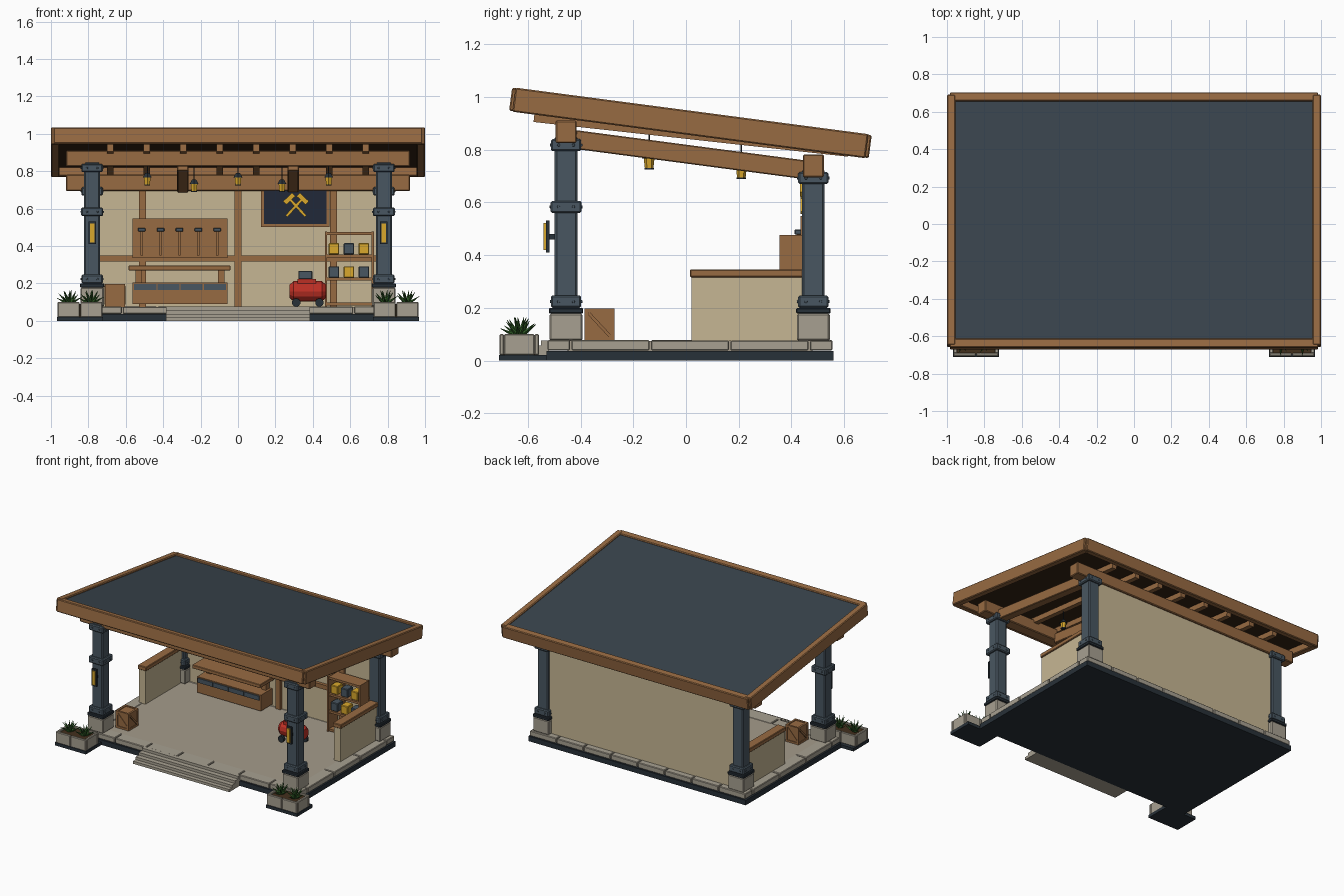
import bpy, bmesh, math, random
from mathutils import Matrix, Vector

if "Cube" in bpy.data.objects:
    bpy.data.objects.remove(bpy.data.objects["Cube"])

random.seed(4)
PALETTE = {
    "wood": "966A44", "wood_dark": "3A291C", "iron": "4A5761", "iron_dark": "2C343B",
    "slate": "3C464E", "stone": "A69F90", "floor": "A39A8A", "cream": "C5B592",
    "gold": "D9A730", "red": "BB3329", "green": "35602C", "soil": "443322", "navy": "262D3B",
}
mats = {}
for key, h in PALETTE.items():
    m = bpy.data.materials.new(key)
    m.diffuse_color = [(int(h[i:i + 2], 16) / 255) ** 2.2 for i in (0, 2, 4)] + [1]
    m.use_nodes = True
    m.node_tree.nodes["Principled BSDF"].inputs["Base Color"].default_value = m.diffuse_color
    mats[key] = m

parts = {}  # name -> (bmesh, material, bevel)


def bm_for(name, mat, bevel=0.0):
    if name not in parts:
        parts[name] = (bmesh.new(), mat, bevel)
    return parts[name][0]


def box(name, mat, x, y, z, bevel=0.0, xf=None):
    """Box between (min, max) pairs, optionally moved by a matrix."""
    size = [b - a for a, b in (x, y, z)]
    mid = [(a + b) / 2 for a, b in (x, y, z)]
    mtx = Matrix.Translation(mid) @ Matrix.Diagonal((*size, 1))
    bmesh.ops.create_cube(bm_for(name, mat, bevel), size=1, matrix=(xf or Matrix()) @ mtx)


def cbox(name, mat, cx, cy, w, z, bevel=0.0):
    """Square block of width w centred on a vertical axis."""
    box(name, mat, (cx - w / 2, cx + w / 2), (cy - w / 2, cy + w / 2), z, bevel)


def cone(name, mat, loc, r1, r2, depth, n=8, direction=(0, 0, 1)):
    rot = Vector((0, 0, 1)).rotation_difference(Vector(direction)).to_matrix().to_4x4()
    bmesh.ops.create_cone(bm_for(name, mat), cap_ends=True, segments=n, radius1=r1,
                          radius2=r2, depth=depth, matrix=Matrix.Translation(loc) @ rot)


def block_row(axis, a, b, across, n):
    """Row of stone kerb blocks along x or y."""
    step = (b - a) / n
    for i in range(n):
        span = (a + i * step + 0.003, a + (i + 1) * step - 0.003)
        xy = (span, across) if axis == "x" else (across, span)
        box("kerb_stones", "stone", *xy, (0.038, 0.077 + random.uniform(-.002, .001)), 0.004)


# Platform, kerb and steps
box("foundation", "iron_dark", (-0.87, 0.87), (-0.53, 0.56), (0, 0.036))
box("floor", "floor", (-0.79, 0.79), (-0.45, 0.48), (0.03, 0.074))
block_row("x", -0.865, 0.865, (-0.525, -0.44), 7)
block_row("x", -0.865, 0.865, (0.47, 0.555), 8)
for s in (-1, 1):
    across = (0.78, 0.865) if s > 0 else (-0.865, -0.78)
    block_row("y", -0.437, 0.467, across, 3)
for i, y in enumerate((-0.65, -0.62, -0.585, -0.55)):
    box("steps", "stone", (-0.385, 0.385), (y, -0.52), (0.019 * i, 0.019 * (i + 1)))

# Columns with stone feet, iron collars and rivets
def collar(cx, cy, w, z):
    cbox("column_collars", "iron", cx, cy, w, z, 0.006)
    zc = sum(z) / 2
    for k in (-0.028, 0.028):
        for s in (-1, 1):
            cone("rivets", "iron", (cx + k, cy + s * w / 2, zc), .007, .005, .008, 6, (0, s, 0.001))
            cone("rivets", "iron", (cx + s * w / 2, cy + k, zc), .007, .005, .008, 6, (s, 0, 0.001))


for sx in (-0.78, 0.78):
    for cy, top in ((-0.455, 0.84), (0.483, 0.715)):
        cbox("column_feet", "stone", sx, cy, 0.125, (0.075, 0.178), 0.006)
        cbox("column_plates", "iron_dark", sx, cy, 0.13, (0.178, 0.2), 0.004)
        cbox("column_shafts", "iron", sx, cy, 0.086, (0.19, top + 0.012), 0.008)
        collar(sx, cy, 0.115, (0.2, 0.247))
        collar(sx, cy, 0.115, (top - 0.045, top))
        if cy < 0:
            collar(sx, cy, 0.117, (0.56, 0.606))
    # Wall light on the front of each front column
    box("column_light_frame", "iron_dark", (sx - .02, sx + .02), (-.532, -.518), (.41, .532))
    box("column_light_glow", "gold", (sx - .012, sx + .012), (-.54, -.53), (.42, .522))
    box("column_light_bracket", "iron_dark", (sx - .01, sx + .01), (-.52, -.49), (.46, .48))

# Main beams
box("front_beam", "wood", (-0.92, 0.92), (-0.495, -0.415), (0.825, 0.91), 0.005)
box("back_beam", "wood", (-0.92, 0.92), (0.443, 0.523), (0.695, 0.782), 0.005)
slope = math.radians(-7.5)
for x in (-0.78, -0.295, 0.295, 0.78):
    xf = Matrix.Translation((x, 0.02, 0.78)) @ Matrix.Rotation(slope, 4, "X")
    box("sloped_beams", "wood", (-.03, .03), (-.445, .445), (-.035, .036), 0.004, xf)

# Roof: fascia frame, slate deck, dark lining, rafters
roof = Matrix.Translation((0, 0.0225, 0.945)) @ Matrix.Rotation(slope, 4, "X")
for s in (-1, 1):
    ya, yb = sorted((s * 0.688, s * 0.64))
    box("roof_fascia_ends", "wood", (-0.985, 0.985), (ya, yb), (-0.088, 0), 0.005, roof)
    xa, xb = sorted((s * 1.0, s * 0.955))
    box("roof_fascia_sides", "wood", (xa, xb), (-0.675, 0.675), (-0.09, 0.002), 0.005, roof)
box("roof_deck", "slate", (-0.96, 0.96), (-0.645, 0.645), (-0.028, -0.008), 0, roof)
box("roof_lining", "wood_dark", (-0.96, 0.96), (-0.645, 0.645), (-0.042, -0.028), 0, roof)
for i in range(8):
    x = (i - 3.5) * 0.195
    xf = Matrix.Translation((x, 0.02, 0.857)) @ Matrix.Rotation(math.radians(-6.3), 4, "X")
    box("rafters", "wood", (-.018, .018), (-.6, .6), (-.018, .02), 0, xf)

# Back wall with timber framing, low side walls with caps
box("back_wall", "cream", (-0.745, 0.745), (0.475, 0.51), (0.075, 0.72))
for x in (-0.51, 0, 0.51):
    box("wall_posts", "wood", (x - .019, x + .019), (.455, .48), (.075, .7))
box("wall_rail", "wood", (-0.74, 0.74), (0.452, 0.48), (0.318, 0.35))
for s in (-0.78, 0.78):
    box("side_walls", "cream", (s - .025, s + .025), (.02, .445), (.075, .316))
    box("side_wall_caps", "wood", (s - .034, s + .034), (.015, .445), (.316, .346), 0.004)

# Workbench and tool board
box("tool_board", "wood", (-0.565, -0.055), (0.435, 0.465), (0.335, 0.548))
for i in range(5):
    x = -0.515 + i * 0.101
    box("tool_handles", "wood", (x - .006, x + .006), (.42, .437), (.35, .485))
    box("tool_heads", "iron", (x - .02, x + .02), (.412, .437), (.478, .497), 0.003)
box("bench_top", "wood", (-0.585, -0.04), (0.31, 0.47), (0.27, 0.296), 0.003)
box("bench_cabinet", "wood", (-0.565, -0.055), (0.34, 0.47), (0.09, 0.205))
for i in range(4):
    x = -0.555 + i * 0.124
    box("bench_drawers", "iron", (x, x + .118), (.332, .345), (.166, .198))
for x in (-0.53, -0.09):
    box("bench_legs", "wood", (x - .018, x + .018), (.42, .46), (.2, .275))

# Hanging sign with crossed hammers
box("sign_frame", "wood", (0.122, 0.488), (0.452, 0.475), (0.503, 0.71))
box("sign_panel", "navy", (0.138, 0.472), (0.446, 0.46), (0.519, 0.7))
for s in (-1, 1):
    xf = Matrix.Translation((0.31, 0.44, 0.615)) @ Matrix.Rotation(s * math.radians(43), 4, "Y")
    box("crossed_hammers", "gold", (-.007, .007), (-.005, .007), (-.075, .06), 0, xf)
    box("crossed_hammers", "gold", (-.033, .033), (-.007, .007), (.04, .065), 0, xf)

# Storage rack with bins
for x in (0.465, 0.715):
    box("rack_sides", "wood", (x, x + .012), (.355, .46), (.078, .477))
for z in (0.09, 0.222, 0.345, 0.465):
    box("rack_shelves", "wood", (.47, .722), (.357, .46), (z - .007, z + .009))
for r, z in enumerate((0.236, 0.36)):
    for i in range(3):
        x = 0.513 + i * 0.08
        mat = "gold" if (r + i) % 2 else "iron"
        box("bins_" + mat, mat, (x - .028, x + .028), (.365, .43), (z - .005, z + .056), 0.004)

# Compressor on wheels
cx, cy = 0.373, 0.1
cone("compressor_tank", "red", (cx, cy, .158), .054, .054, .15, 12, (1, 0, 0))
for s in (-1, 1):
    cone("compressor_tank", "red", (cx + s * .086, cy, .158), .054, .036, .023, 12, (s, 0.0001, 0))
    for t in (-1, 1):
        cone("compressor_wheels", "iron_dark", (cx + s * .062, cy + t * .045, .098), .023, .023, .02, 10, (0, 1, 0))
box("compressor_saddle", "red", (cx - .055, cx + .045), (cy - .035, cy + .035), (.2, .224))
box("compressor_motor", "iron", (cx - .05, cx + .025), (cy - .032, cy + .032), (.222, .268), 0.004)

# Crate with edge slats and diagonal braces
x0, x1, y0, y1, z0, z1 = -0.71, -0.605, -0.385, -0.272, 0.075, 0.197
box("crate", "wood", (x0 + .005, x1 - .005), (y0 + .005, y1 - .005), (z0, z1 - .005))
for x in (x0, x1 - .014):
    for y in (y0, y1 - .014):
        box("crate_slats", "wood", (x, x + .014), (y, y + .014), (z0, z1))
for z in (z0, z1 - .014):
    for y in (y0, y1 - .014):
        box("crate_slats", "wood", (x0, x1), (y, y + .014), (z, z + .014))
    for x in (x0, x1 - .014):
        box("crate_slats", "wood", (x, x + .014), (y0, y1), (z, z + .014))
mid = Vector(((x0 + x1) / 2, (y0 + y1) / 2, (z0 + z1) / 2))
for k in range(4):
    xf = (Matrix.Translation(mid) @ Matrix.Rotation(k * math.pi / 2, 4, "Z")
          @ Matrix.Translation((0, -.052, 0)) @ Matrix.Rotation(math.radians(47), 4, "Y"))
    box("crate_braces", "wood", (-.062, .062), (-.003, .006), (-.006, .006), 0, xf)

# Hanging lamps
for x, y, z, top in ((-.485, -.14, .725, .87), (0, -.14, .725, .87), (.485, -.14, .725, .87),
                     (-.235, .21, .69, .835), (.235, .21, .69, .835)):
    cone("lamp_glow", "gold", (x, y, z + .025), .016, .021, .044, 6)
    cone("lamp_caps", "iron_dark", (x, y, z + .054), .028, .012, .026, 6)
    cone("lamp_rims", "iron_dark", (x, y, z + .002), .018, .018, .005, 6)
    cone("lamp_wires", "iron_dark", (x, y, (z + .06 + top) / 2), .003, .003, top - z - .06, 6)

# Planters with spiky plants
for s in (-1, 1):
    px = s * 0.845
    box("planter_bases", "iron_dark", (px - .124, px + .124), (-.71, -.53), (0, .022))
    for k in (-0.061, 0.061):
        for y in ((-.708, -.69), (-.575, -.557)):
            box("planter_stones", "stone", (px + k - .059, px + k + .059), y, (.02, .1), 0.004)
    for k in (-0.111, 0.111):
        box("planter_stones", "stone", (px + k - .01, px + k + .01), (-.69, -.575), (.02, .1), 0.003)
    box("planter_soil", "soil", (px - .105, px + .105), (-.695, -.57), (.02, .09))
    for k in (-0.058, 0.058):
        for i in range(13):
            a = i * 2.4 + s
            tilt = math.radians(15 + 50 * (i / 12))
            d = Vector((math.sin(tilt) * math.cos(a), math.sin(tilt) * math.sin(a), math.cos(tilt)))
            base = Vector((px + k, -.632, .088))
            cone("plant_leaves", "green", base + d * .04, .011, .0008, .08, 4, d)

# Turn every collected mesh into an object
for name, (bm, mat, bevel) in parts.items():
    mesh = bpy.data.meshes.new(name)
    bm.to_mesh(mesh)
    bm.free()
    mesh.materials.append(mats[mat])
    obj = bpy.data.objects.new(name, mesh)
    bpy.context.collection.objects.link(obj)
    if bevel:
        mod = obj.modifiers.new("edge_bevel", "BEVEL")
        mod.width, mod.segments = bevel, 1
